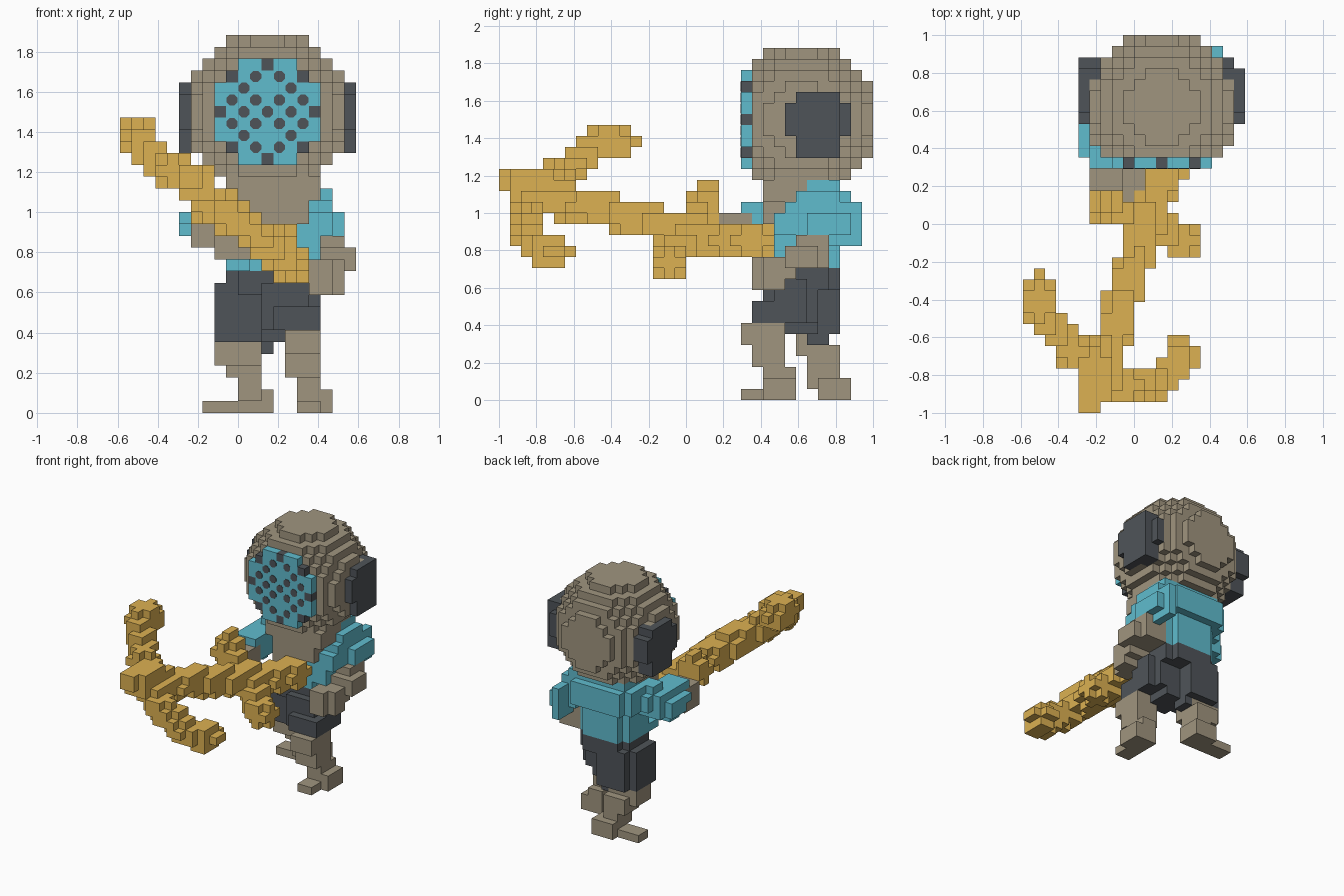
import bpy
import bmesh
from math import floor, pi
from mathutils import Matrix, Vector

if "Cube" in bpy.data.objects:
    bpy.data.objects.remove(bpy.data.objects["Cube"], do_unlink=True)

UNIT = 2 / 34                      # edge of one block
ORIGIN = Vector((10, 17, 0))       # block coordinates of the world origin
HALF = Vector((0.5, 0.5, 0.5))
cells = {}                         # block position -> part name


def box(part, xs, ys, zs):
    for x in range(*xs):
        for y in range(*ys):
            for z in range(*zs):
                cells[x, y, z] = part


def tube(part, radius, *points):
    """Sweep a ball along a path and fill every block it reaches."""
    points = [Vector(p) for p in points]
    for a, b in zip(points, points[1:]):
        for step in range(31):
            p = a.lerp(b, step / 30)
            spans = [range(floor(c) - 2, floor(c) + 3) for c in p]
            for x in spans[0]:
                for y in spans[1]:
                    for z in spans[2]:
                        if (Vector((x, y, z)) + HALF - p).length < radius:
                            cells[x, y, z] = part


# Torso: open vest over a bare chest
box("vest", (9, 16), (26, 30), (12, 16))
box("vest", (10, 15), (25, 31), (12, 16))
box("vest", (9, 11), (24, 26), (12, 13))
box("vest", (8, 17), (26, 31), (16, 19))
box("vest", (9, 16), (27, 32), (16, 19))
box("vest", (9, 17), (28, 31), (19, 20))
box("vest", (14, 17), (25, 28), (13, 16))
box("chest", (10, 14), (24, 26), (13, 16))
box("chest", (10, 16), (24, 26), (16, 18))
box("chest", (9, 17), (24, 28), (18, 20))

# Shorts: left leg forward, right leg back
box("shorts", (9, 16), (26, 30), (10, 12))
box("shorts", (10, 15), (25, 31), (10, 12))
box("shorts", (8, 13), (26, 30), (6, 11))
box("shorts", (9, 13), (26, 31), (6, 11))
box("shorts", (12, 16), (24, 29), (7, 11))
box("shorts", (13, 17), (25, 28), (7, 11))
box("shorts", (13, 17), (23, 26), (7, 9))
box("shorts", (12, 15), (25, 29), (6, 8))
box("shorts", (11, 13), (28, 30), (5, 7))

# Left leg
box("left_leg", (14, 17), (22, 26), (5, 7))
box("left_leg", (14, 17), (23, 26), (3, 5))
box("left_leg", (15, 17), (24, 26), (1, 4))
box("left_foot", (15, 18), (24, 27), (0, 2))
box("left_foot", (15, 17), (25, 27), (2, 3))
box("left_foot", (15, 17), (22, 24), (0, 1))

# Right leg
box("right_leg", (8, 12), (27, 30), (4, 6))
box("right_leg", (9, 12), (28, 31), (3, 5))
box("right_leg", (10, 12), (28, 31), (1, 4))
box("right_foot", (10, 13), (29, 32), (0, 2))
box("right_foot", (7, 11), (29, 31), (0, 1))

# Left arm, sloping shoulder, bent at the elbow and reaching forward
for k in range(3):
    box("left_sleeve", (16, 18), (25 + k, 31), (15, 17 + k))
box("left_sleeve", (16, 17), (25, 26), (14, 16))
box("left_sleeve", (17, 19), (28, 32), (15, 17))
box("left_sleeve", (17, 18), (30, 33), (14, 18))
box("left_forearm", (16, 19), (27, 30), (12, 15))
box("left_forearm", (19, 20), (26, 29), (12, 14))
box("left_forearm", (16, 19), (26, 27), (11, 14))
box("left_forearm", (16, 19), (24, 26), (10, 13))
box("left_forearm", (16, 18), (23, 25), (10, 13))

# Right arm, holding the shaft
tube("right_sleeve", 1.8, (9, 28, 17.5), (6.5, 25.5, 16), (7.5, 23.5, 16.5))
box("right_forearm", (6, 9), (20, 23), (14, 17))
box("right_forearm", (8, 11), (18, 22), (13, 15))

# Anchor: shaft, stock and two curved flukes
tube("anchor_stock", 1.5, (7.5, 19, 18.5), (7.5, 18.5, 17.5), (11, 17.5, 15.5),
     (14.5, 15.5, 12.5))
tube("anchor_shaft", 1.6, (13.7, 23.5, 14.5), (12, 19.5, 14.6),
     (8.4, 8.5, 17.5), (7, 3, 18.6))
box("anchor_crown", (5, 7), (0, 3), (19, 21))
box("anchor_crown", (5, 8), (1, 5), (18, 21))
tube("upper_fluke", 1.5, (7, 3.5, 19), (4.5, 5.5, 20.5), (2.7, 7.5, 22),
     (1.5, 9.5, 23.5), (1.5, 11.2, 23.4))
tube("lower_fluke", 1.5, (7.5, 3, 18), (11, 2.5, 15.5), (13, 3.2, 14),
     (14.4, 4.7, 13.5))
tube("lower_fluke", 1.3, (14.4, 4.7, 13.5), (13.9, 5.5, 13.5))

# Helmet: a ball of blocks sliced flat at the front
for x in range(6, 19):
    for y in range(23, 34):
        for z in range(19, 32):
            if (x - 12) ** 2 + (y - 27) ** 2 + (z - 25) ** 2 < 47:
                cells.setdefault((x, y, z), "helmet")

# Round ear plates
for inner, outer, back in ((6, 5, 32), (18, 19, 31)):
    for y in range(26, 32):
        low, high = (24, 27) if y in (26, 31) else (22, 28)
        for z in range(low, high):
            cells.setdefault((inner, y, z), "ear_plates")
            if y < back:
                cells[outer, y, z] = "ear_plates"

# Visor: octagon with a lattice of dark holes, square where they meet the rim
holes = []
for i in range(-4, 5):
    for j in range(-4, 5):
        size = (abs(i), abs(j))
        if sum(size) > 6:
            continue
        rim = size in ((3, 3), (4, 0), (0, 4))
        cells[12 + i, 22, 25 + j] = "visor_rim_holes" if rim else "visor"
        if not rim and (i + j) % 2 == 0 and size not in ((0, 2), (4, 2), (2, 4)):
            holes.append((12.5 + i, 22, 25.5 + j))


def linear(c):
    c /= 255
    return c / 12.92 if c <= 0.04045 else ((c + 0.055) / 1.055) ** 2.4


def material(name, *rgb):
    mat = bpy.data.materials.new(name)
    mat.use_nodes = True
    colour = (*[linear(c) for c in rgb], 1)
    mat.diffuse_color = colour
    mat.node_tree.nodes["Principled BSDF"].inputs["Base Color"].default_value = colour
    return mat


taupe = material("taupe", 160, 149, 127)
teal = material("teal", 96, 188, 206)
charcoal = material("charcoal", 79, 84, 89)
gold = material("gold", 220, 177, 82)


def material_for(part):
    if part.startswith("anchor") or part.endswith("fluke"):
        return gold
    if part in ("shorts", "ear_plates") or part.endswith("holes"):
        return charcoal
    if part in ("vest", "visor") or part.endswith("sleeve"):
        return teal
    return taupe


def finish(bm, part):
    mesh = bpy.data.meshes.new(part)
    bm.to_mesh(mesh)
    bm.free()
    mesh.materials.append(material_for(part))
    bpy.context.collection.objects.link(bpy.data.objects.new(part, mesh))


def build(part):
    """Skin the outside of a part's blocks."""
    bm = bmesh.new()
    corners = {}

    def corner(p):
        key = tuple(round(c * 2) for c in p)
        if key not in corners:
            corners[key] = bm.verts.new((p - ORIGIN) * UNIT)
        return corners[key]

    for pos in [p for p, name in cells.items() if name == part]:
        for axis in range(3):
            for side in (-1, 1):
                n = Vector((0, 0, 0))
                n[axis] = side
                if tuple(int(a + b) for a, b in zip(pos, n)) in cells:
                    continue
                u = Vector((0, 0, 0))
                u[(axis + 1) % 3] = 0.5
                v = n.cross(u)
                mid = Vector(pos) + HALF + n / 2
                bm.faces.new([corner(mid + d) for d in (-u - v, u - v, u + v, v - u)])
    finish(bm, part)


for part in sorted(set(cells.values())):
    build(part)

# Octagonal inner holes as thin plates on the visor
plates = bmesh.new()
turn = Matrix.Rotation(pi / 2, 4, "X") @ Matrix.Rotation(pi / 8, 4, "Z")
for hole in holes:
    place = Matrix.Translation((Vector(hole) - ORIGIN) * UNIT) @ turn
    bmesh.ops.create_cone(plates, cap_ends=True, segments=8, radius1=0.03,
                          radius2=0.03, depth=0.006, matrix=place)
finish(plates, "visor_inner_holes")
